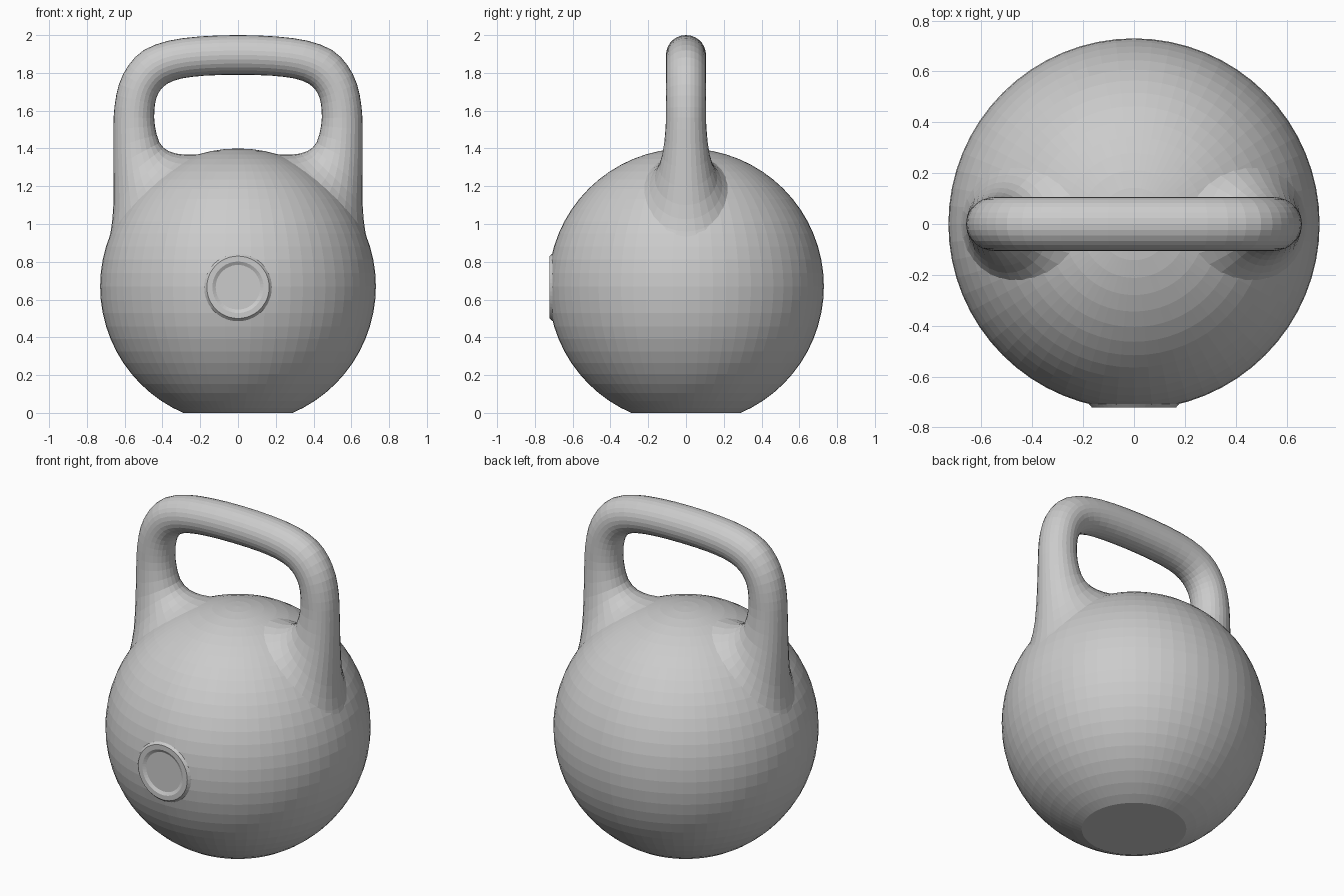
import bpy, bmesh, math
from mathutils import Vector

if "Cube" in bpy.data.objects:
    bpy.data.objects.remove(bpy.data.objects["Cube"])


def make_object(name, bm):
    bmesh.ops.recalc_face_normals(bm, faces=bm.faces[:])
    mesh = bpy.data.meshes.new(name)
    bm.to_mesh(mesh)
    bm.free()
    ob = bpy.data.objects.new(name, mesh)
    bpy.context.collection.objects.link(ob)
    return ob


def skin(bm, rings, closed=False):
    """Bridge equal-sized rings of vertices with quads."""
    n = len(rings[0])
    pairs = list(zip(rings, rings[1:] + rings[:1])) if closed else list(zip(rings, rings[1:]))
    for a, b in pairs:
        for i in range(n):
            j = (i + 1) % n
            bm.faces.new((a[i], a[j], b[j], b[i]))


def spline(pts, steps):
    """Catmull-Rom through points of any dimension."""
    out = []
    for i in range(len(pts) - 1):
        p0, p1, p2 = pts[max(i - 1, 0)], pts[i], pts[i + 1]
        p3 = pts[min(i + 2, len(pts) - 1)]
        for s in range(steps):
            t = s / steps
            out.append([0.5 * (2 * b + (c - a) * t + (2 * a - 5 * b + 4 * c - d) * t * t
                               + (3 * b - a - 3 * c + d) * t ** 3)
                        for a, b, c, d in zip(p0, p1, p2, p3)])
    return out + [list(pts[-1])]


# Body: ball with flat base and flat badge seat
R, CZ = 0.73, 0.67
bm = bmesh.new()
bmesh.ops.create_uvsphere(bm, u_segments=64, v_segments=32, radius=R)
bmesh.ops.translate(bm, verts=bm.verts[:], vec=(0, 0, CZ))
for co, no in (((0, 0, 0), (0, 0, -1)), ((0, -0.712, 0), (0, -1, 0))):
    res = bmesh.ops.bisect_plane(bm, geom=bm.verts[:] + bm.edges[:] + bm.faces[:],
                                 plane_co=co, plane_no=no, clear_outer=True)
    edges = [e for e in res['geom_cut'] if isinstance(e, bmesh.types.BMEdge)]
    bmesh.ops.holes_fill(bm, edges=edges, sides=0)
body = make_object("kettlebell_body", bm)

# Handle: sections as outer x, outer z, inner x, inner z, half depth
half = [
    (0.705, 0.84, 0.18, 1.370, 0.30),
    (0.674, 0.96, 0.29, 1.368, 0.225),
    (0.660, 1.10, 0.365, 1.385, 0.165),
    (0.660, 1.30, 0.415, 1.430, 0.125),
    (0.660, 1.50, 0.440, 1.520, 0.108),
    (0.654, 1.62, 0.443, 1.600, 0.106),
    (0.630, 1.74, 0.433, 1.665, 0.106),
    (0.580, 1.84, 0.410, 1.710, 0.106),
    (0.500, 1.92, 0.370, 1.745, 0.106),
    (0.370, 1.97, 0.300, 1.770, 0.106),
    (0.200, 1.993, 0.18, 1.785, 0.106),
    (0.000, 2.00, 0.000, 1.790, 0.106),
]
full = half + [(-a, b, -c, d, e) for a, b, c, d, e in half[-2::-1]]
bm = bmesh.new()
rings = []
for ox, oz, ix, iz, hy in spline(full, 2):
    outer, inner = Vector((ox, 0, oz)), Vector((ix, 0, iz))
    mid, arm = (outer + inner) / 2, (outer - inner) / 2
    rings.append([bm.verts.new(mid + arm * math.cos(a) + Vector((0, hy * math.sin(a), 0)))
                  for a in (2 * math.pi * k / 28 for k in range(28))])
skin(bm, rings)
bm.faces.new(rings[0])
bm.faces.new(rings[-1])
handle = make_object("handle", bm)

# Weld handle into body
mod = body.modifiers.new("weld", 'BOOLEAN')
mod.operation, mod.solver, mod.object = 'UNION', 'EXACT', handle
bpy.context.view_layer.objects.active = body
bpy.ops.object.modifier_apply(modifier=mod.name)
bpy.data.objects.remove(handle)

# Badge: plain raised rim around a shallow recess on the front
bm = bmesh.new()
profile = [(0.118, -0.708), (0.118, -0.712), (0.136, -0.722), (0.165, -0.722), (0.18, -0.705)]
rings = [[bm.verts.new((r * math.cos(a), y, CZ - 0.005 + r * math.sin(a)))
          for a in (2 * math.pi * k / 48 for k in range(48))] for r, y in profile]
skin(bm, rings, closed=True)
make_object("badge_rim", bm)
